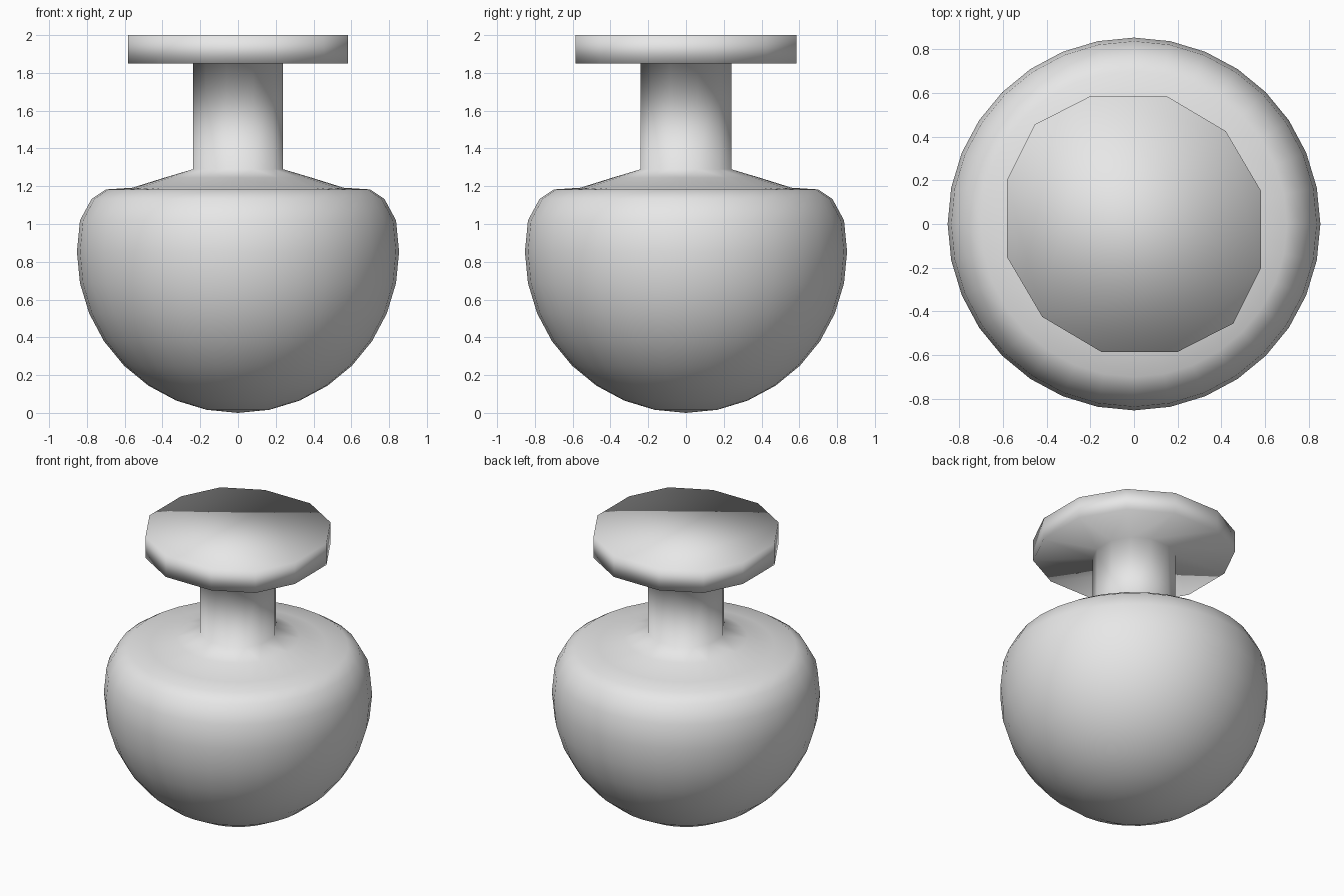
import bpy
import bmesh
from math import cos, sin, pi

if "Cube" in bpy.data.objects:
    bpy.data.objects.remove(bpy.data.objects["Cube"], do_unlink=True)

# Plain grey material
grey = bpy.data.materials.new("plain grey")
grey.use_nodes = True
grey.diffuse_color = (0.8, 0.8, 0.8, 1)
grey.node_tree.nodes["Principled BSDF"].inputs["Base Color"].default_value = (0.8, 0.8, 0.8, 1)

SIDES = 32
RADIUS = 0.853
bm = bmesh.new()


def add_ring(points, z):
    return [bm.verts.new((x, y, z)) for x, y in points]


def circle(r):
    return [(r * cos(2 * pi * i / SIDES), r * sin(2 * pi * i / SIDES)) for i in range(SIDES)]


def skin(rings):
    """Join neighbouring rings of equal size with quads."""
    for a, b in zip(rings, rings[1:]):
        for i in range(len(a)):
            j = (i + 1) % len(a)
            bm.faces.new((a[i], a[j], b[j], b[i]))


def ring_edges(ring):
    return [bm.edges.get((ring[i - 1], ring[i])) for i in range(len(ring))]


# Round body: ball rings from the bottom to just above the equator
body = []
for k in range(-7, 2):
    angle = k * pi / 16
    body.append(add_ring(circle(RADIUS * cos(angle)), RADIUS * (1 + sin(angle))))

# Bevelled rim and shallow shoulder
for r, z in ((0.775, 1.133), (0.7, 1.183), (0.56, 1.192), (0.39, 1.245)):
    body.append(add_ring(circle(r), z))
skin(body)

# Bottom pole
pole = bm.verts.new((0, 0, 0))
for i in range(SIDES):
    bm.faces.new((pole, body[0][i], body[0][i - 1]))

# Neck and flat knob share one slightly uneven twelve-sided outline
half = [(0.582, 0.15), (0.42, 0.425), (0.15, 0.585),
        (-0.2, 0.585), (-0.455, 0.455), (-0.582, 0.2)]
outline = half + [(-x, -y) for x, y in half]
NECK = 0.41
knob = [add_ring([(x * s, y * s) for x, y in outline], z)
        for s, z in ((NECK, 1.29), (NECK, 1.85), (1, 1.85), (1, 2.0))]
skin(knob)
bm.faces.new(knob[-1])

# Blend the shoulder into the neck
bmesh.ops.bridge_loops(bm, edges=ring_edges(body[-1]) + ring_edges(knob[0]))

bmesh.ops.recalc_face_normals(bm, faces=bm.faces[:])
for face in bm.faces:
    face.smooth = True

mesh = bpy.data.meshes.new("round_body_with_knob")
bm.to_mesh(mesh)
bm.free()
mesh.materials.append(grey)
bpy.context.collection.objects.link(bpy.data.objects.new("round_body_with_knob", mesh))
